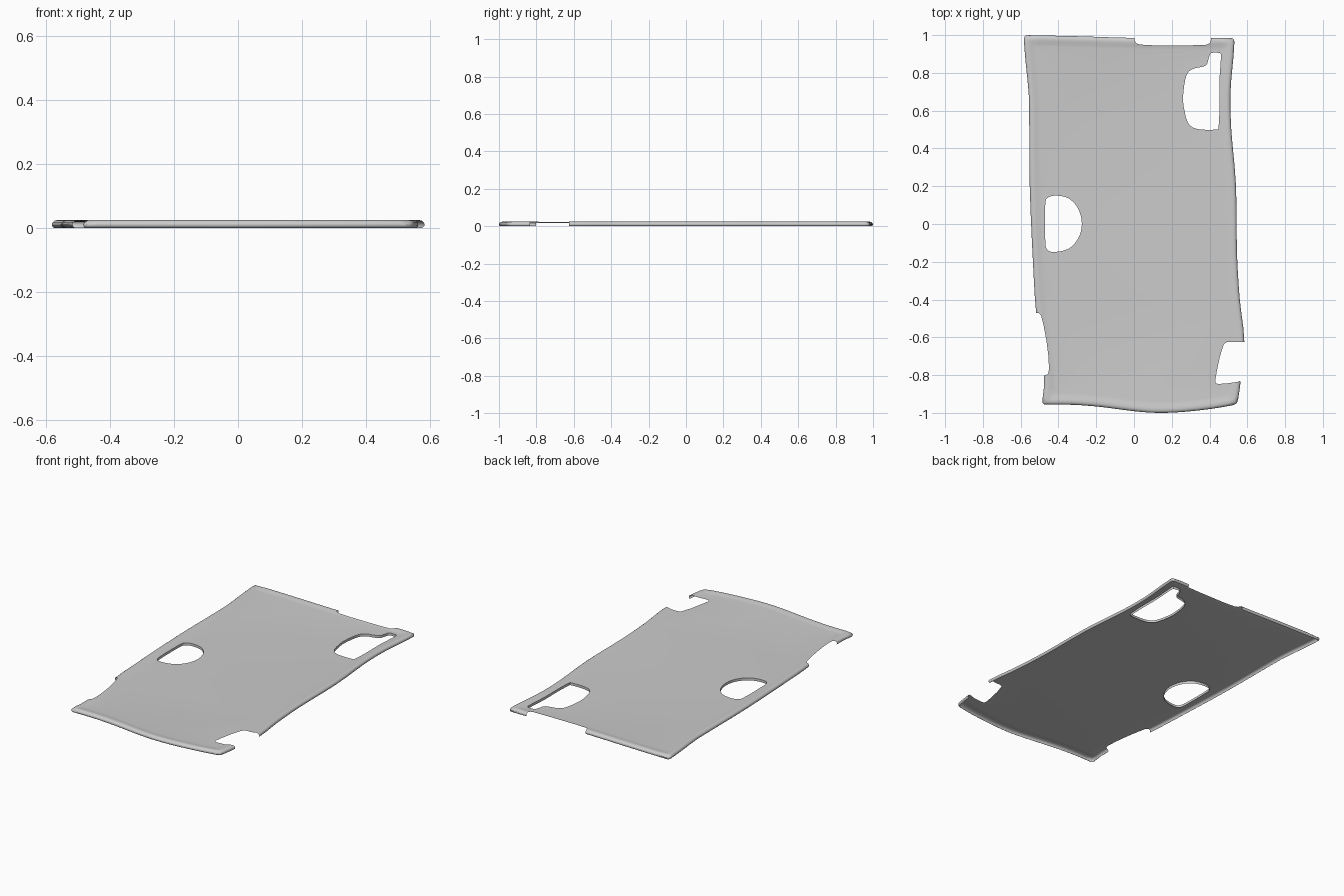
import bpy, bmesh
from mathutils import Vector
from mathutils.geometry import delaunay_2d_cdt, interpolate_bezier

if "Cube" in bpy.data.objects:
    bpy.data.objects.remove(bpy.data.objects["Cube"])


def spline(pts, n, closed=False):
    """Smooth 2D curve through pts (an open one omits its final point)."""
    p = [Vector(q) for q in pts]
    if not closed:
        p = [2 * p[0] - p[1]] + p + [2 * p[-1] - p[-2]]
    m = len(p)
    out = []
    for i in (range(m) if closed else range(1, m - 2)):
        a, b, c, d = (p[(i + k) % m] for k in (-1, 0, 1, 2))
        h = [b, b + (c - a) / 6, c - (d - b) / 6, c]
        out += [Vector(v[:2]) for v in interpolate_bezier(*[v.to_3d() for v in h], n + 1)[:-1]]
    return out


def dist(p, loop):
    best = 9.0
    for i in range(len(loop)):
        a, b = loop[i - 1], loop[i]
        e = b - a
        t = max(0, min(1, (p - a).dot(e) / e.length_squared))
        best = min(best, (p - a - e * t).length_squared)
    return best ** 0.5


def inside(p, loop):
    r = False
    for i in range(len(loop)):
        a, b = loop[i - 1], loop[i]
        if (a.y > p.y) != (b.y > p.y) and p.x < a.x + (p.y - a.y) * (b.x - a.x) / (b.y - a.y):
            r = not r
    return r


# Outline: four curved sides, clockwise from the back left corner
sides = [
    [(-.585, 1), (-.3, .994), (0, .985), (.3, .984), (.533, .985)],
    [(.533, .985), (.526, .88), (.511, .7), (.515, .5), (.54, .2), (.545, -.15), (.56, -.4),
     (.584, -.62), (.565, -.83), (.547, -.955)],
    [(.547, -.955), (.42, -.977), (.27, -.994), (.13, -1), (0, -.991), (-.18, -.968),
     (-.33, -.957), (-.488, -.957)],
    [(-.488, -.957), (-.477, -.8), (-.518, -.47), (-.535, -.2), (-.552, .2), (-.555, .6),
     (-.56, .72), (-.575, .87), (-.585, 1)]]
sharp, outer = [], []
for s in sides:
    sharp += spline(s, 3)
corners = [Vector(s[0]) for s in sides]
for i, p in enumerate(sharp):
    if min((p - c).length for c in corners) < 1e-4:
        a = p + (sharp[i - 1] - p).normalized() * .025
        b = p + (sharp[(i + 1) % len(sharp)] - p).normalized() * .025
        outer += [a.lerp(p, t).lerp(p.lerp(b, t), t) for t in (0, .25, .5, .75, 1)]
    else:
        outer.append(p)

# Edge notches and openings
notches = [[Vector(q) for q in n] for n in (
    [(0, 1.1), (.002, .975), (.01, .958), (.03, .95), (.1, .946), (.3, .946), (.38, .948),
     (.4, .956), (.408, .975), (.408, 1.1)],
    [(-.7, -.47), (-.505, -.47), (-.492, -.482), (-.478, -.54), (-.463, -.62), (-.453, -.7),
     (-.45, -.77), (-.455, -.793), (-.468, -.801), (-.7, -.801)],
    [(.7, -.624), (.492, -.625), (.476, -.636), (.455, -.7), (.44, -.77), (.43, -.828),
     (.433, -.843), (.445, -.847), (.5, -.843), (.566, -.833), (.7, -.825)])]
holes = [spline(h, 4, True) for h in (
    [(.435, .5), (.447, .512), (.452, .6), (.452, .75), (.46, .885), (.45, .905), (.41, .905),
     (.398, .885), (.385, .845), (.36, .832), (.31, .82), (.277, .785), (.26, .68), (.267, .6),
     (.29, .53), (.34, .502)],
    [(-.47, .1), (-.455, .14), (-.41, .15), (-.345, .135), (-.295, .08), (-.276, 0),
     (-.295, -.075), (-.345, -.13), (-.42, -.148), (-.46, -.135), (-.47, -.08)])]

# Rim section: inset from the edge and height
section = [(0, .012), (.003, .018), (.009, .0228), (.018, .0245), (.03, .0235), (.045, .02), (.06, .0185)]


def height(d):
    for (a, za), (b, zb) in zip(section, section[1:]):
        if d < b:
            return za + (zb - za) * (d - a) / (b - a)
    return section[-1][1]


def inset(d):
    ring = []
    for i, p in enumerate(sharp):
        e, f = (p - sharp[i - 1]).normalized(), (sharp[(i + 1) % len(sharp)] - p).normalized()
        n1 = Vector((e.y, -e.x))
        n = (n1 + Vector((f.y, -f.x))).normalized()
        q = p + n * d / n.dot(n1)
        if dist(q, sharp) > d - .002:
            ring.append(q)
    return ring


# Sheet: triangulate all loops, then keep what lies on the mat
loops = [outer] + [inset(d) for d, z in section[1:]] + notches + holes
pts, edges = [], []
for l in loops:
    k, m = len(pts), len(l)
    pts += l
    edges += [(k + i, k + (i + 1) % m) for i in range(m)]
co, _, tris, *_ = delaunay_2d_cdt(pts, edges, [], 0, 1e-6)
bm = bmesh.new()
vs = [bm.verts.new((p.x, p.y, height(dist(p, outer)))) for p in co]
for t in tris:
    c = (co[t[0]] + co[t[1]] + co[t[2]]) / 3
    if inside(c, outer) and not any(inside(c, l) for l in notches + holes):
        bm.faces.new([vs[i] for i in t])
bmesh.ops.delete(bm, geom=[v for v in bm.verts if not v.link_faces], context='VERTS')
bmesh.ops.recalc_face_normals(bm, faces=bm.faces[:])
if sum(f.normal.z for f in bm.faces) < 0:
    bmesh.ops.reverse_faces(bm, faces=bm.faces[:])


def on_loop(e, loop):
    mid = (e.verts[0].co + e.verts[1].co).xy / 2
    return dist(mid, loop) < 1e-4


def lip(es, steps):
    """Hang a skirt from boundary edges; steps are (inset, height)."""
    normal = {}
    for e in es:
        l = e.link_loops[0]
        d = (l.link_loop_next.vert.co - l.vert.co).xy.normalized()
        for v in e.verts:
            normal[v] = normal.get(v, Vector((0, 0))) + Vector((-d.y, d.x))
    rows = {}
    for v, n in normal.items():
        n = n.normalized()
        rows[v] = [v] + [bm.verts.new((v.co.x + n.x * d, v.co.y + n.y * d, z)) for d, z in steps]
    for e in es:
        l = e.link_loops[0]
        a, b = rows[l.vert], rows[l.link_loop_next.vert]
        for i in range(len(steps)):
            bm.faces.new((b[i], a[i], a[i + 1], b[i + 1]))


# Rolled-under outer edge and lips inside the openings
border = [e for e in bm.edges if len(e.link_faces) == 1]
rim = [e for e in border if on_loop(e, outer)]
hole_edges = [[e for e in border if on_loop(e, h)] for h in holes]
lip(rim, [(.001, .006), (.004, .002), (.008, 0)])
for es in hole_edges:
    lip(es, [(0, .003)])

mesh = bpy.data.meshes.new("floor_mat")
bm.to_mesh(mesh)
bm.free()
mat = bpy.data.objects.new("floor_mat", mesh)
bpy.context.collection.objects.link(mat)
bpy.context.view_layer.objects.active = mat
mat.select_set(True)
bpy.ops.object.shade_smooth_by_angle(angle=0.7)
